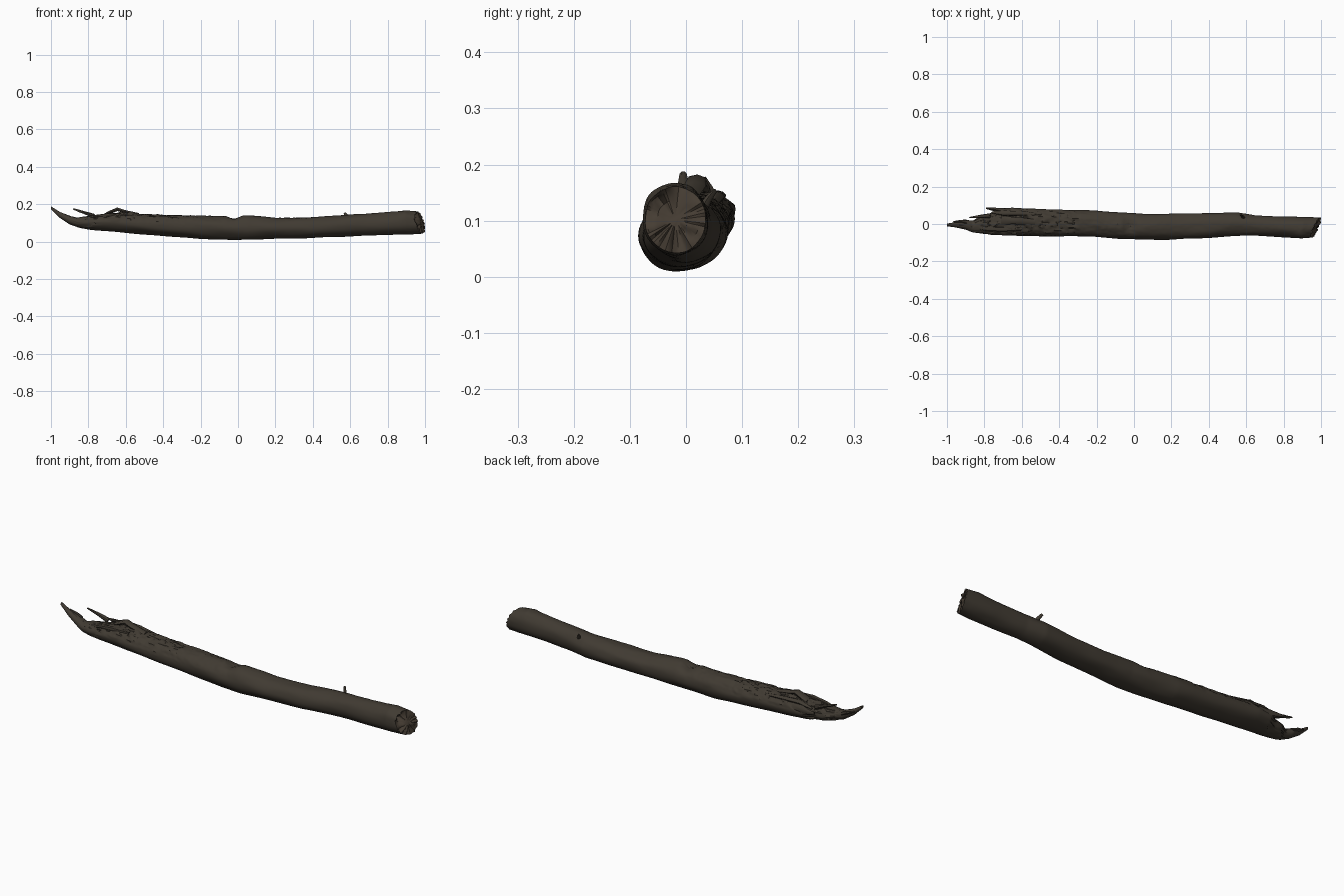
import bpy, bmesh, math, random
from mathutils import Vector, noise

random.seed(4)


def material(name, rgb):
    m = bpy.data.materials.new(name)
    m.diffuse_color = (*rgb, 1)
    return m


bark = material("weathered brown wood", (0.052, 0.043, 0.032))
crack = material("dark crack brown", (0.024, 0.020, 0.016))
heart = material("broken end brown", (0.060, 0.046, 0.033))

# Log outline: x, y min, y max, z min, z max
OUTLINE = [
    (-1.00, -0.012, 0.002, 0.172, 0.188),
    (-0.955, -0.018, 0.010, 0.128, 0.160),
    (-0.90, -0.030, 0.022, 0.092, 0.138),
    (-0.86, -0.045, 0.018, 0.078, 0.128),
    (-0.82, -0.050, 0.042, 0.068, 0.135),
    (-0.77, -0.056, 0.055, 0.061, 0.142),
    (-0.73, -0.060, 0.080, 0.057, 0.146),
    (-0.65, -0.062, 0.086, 0.050, 0.156),
    (-0.50, -0.066, 0.081, 0.038, 0.149),
    (-0.35, -0.067, 0.076, 0.026, 0.142),
    (-0.20, -0.069, 0.072, 0.015, 0.140),
    (-0.06, -0.079, 0.060, 0.010, 0.137),
    (0.05, -0.084, 0.053, 0.010, 0.141),
    (0.20, -0.083, 0.056, 0.015, 0.127),
    (0.40, -0.075, 0.059, 0.020, 0.131),
    (0.55, -0.063, 0.062, 0.026, 0.140),
    (0.65, -0.062, 0.046, 0.032, 0.148),
    (0.80, -0.071, 0.041, 0.036, 0.158),
    (0.92, -0.078, 0.038, 0.038, 0.168),
    (1.00, -0.074, 0.036, 0.043, 0.160),
]


def outline(x):
    for a, b in zip(OUTLINE, OUTLINE[1:]):
        if x <= b[0] + 1e-9:
            t = (x - a[0]) / (b[0] - a[0])
            return [p + (q - p) * t for p, q in zip(a[1:], b[1:])]


def finish(bm, name, mats):
    bmesh.ops.recalc_face_normals(bm, faces=bm.faces)
    me = bpy.data.meshes.new(name)
    bm.to_mesh(me)
    bm.free()
    for m in mats:
        me.materials.append(m)
    ob = bpy.data.objects.new(name, me)
    bpy.context.collection.objects.link(ob)
    bpy.context.view_layer.objects.active = ob
    ob.select_set(True)
    bpy.ops.object.shade_smooth_by_angle(angle=math.radians(40))
    ob.select_set(False)


def bridge(bm, a, b, mat=0):
    n = len(a)
    for i in range(n):
        f = bm.faces.new((a[i], a[(i + 1) % n], b[(i + 1) % n], b[i]))
        f.material_index = mat


# Main log: a lofted trunk with stretched bark relief, a notch and a raw end
SIDES, STEPS = 56, 220
bm = bmesh.new()
depth = bm.verts.layers.float.new("depth")
rings = []
for s in range(STEPS + 1):
    x = -1 + 2 * s / STEPS
    y0, y1, z0, z1 = outline(x)
    cy, cz, ry, rz = (y0 + y1) / 2, (z0 + z1) / 2, (y1 - y0) / 2, (z1 - z0) / 2
    size = min(1, ry / 0.06)
    ring = []
    for i in range(SIDES):
        a = 2 * math.pi * i / SIDES
        c, sn = math.cos(a), math.sin(a)
        up = max(0, sn)
        n1 = noise.noise(Vector((x * 7, c * 1.6, sn * 1.6)))
        n2 = noise.noise(Vector((x * 22 + 5, c * 5, sn * 5)))
        rough = up * (1 if x < -0.3 else 0.35 if x < 0 else 0.12)
        rough *= 1.5 if x < -0.55 else 1
        furrow = max(0, 0.16 - abs(n2)) / 0.16
        d = 0.05 * n1 + rough * (0.10 * n2 - 0.13 * furrow)
        d -= 0.32 * max(0, 1 - abs(x + 0.02) / 0.045) * up ** 4
        k = 1 + d * size
        y, z = cy + ry * k * c, max(0.001, cz + rz * k * sn)
        px = x
        if x > 0.85:   # slanted break at the right end
            end = 0.972 + 0.42 * (y + 0.02) - 0.22 * (z - 0.1) + 0.012 * n2
            px = 0.85 + (x - 0.85) / 0.15 * (min(1, end) - 0.85)
        elif -0.9 < x < -0.65:   # ragged step at the left end
            px += 0.028 * n2 * (1 - abs(x + 0.775) / 0.125)
        v = bm.verts.new((px, y, z))
        v[depth] = rough * furrow
        ring.append(v)
    if rings:
        bridge(bm, rings[-1], ring)
    rings.append(ring)

for f in bm.faces:
    if sum(v[depth] for v in f.verts) / 4 > 0.72:
        f.material_index = 1

# Raw right end: uneven cap of shrinking rings with a hollow near the top
outer = rings[-1]
centre = sum((v.co for v in outer), Vector()) / SIDES
prev = outer
for t in (0.93, 0.8, 0.6, 0.4, 0.2):
    ring = []
    for v in outer:
        p = centre.lerp(v.co, t)
        p.x += (1 - t) * 0.008 + 0.013 * noise.noise(p * 38) * min(1, (1 - t) * 5)
        p.x -= 0.025 * math.exp(-((p.y + 0.04) ** 2 + (p.z - 0.13) ** 2) / 0.0005)
        p.x = min(p.x, 1)
        ring.append(bm.verts.new(p))
    bridge(bm, prev, ring, 2)
    prev = ring
bm.faces.new(prev).material_index = 2
bm.faces.new(rings[0])
finish(bm, "log", (bark, crack, heart))


# Splinters and flakes: tapered flat bars along a path of (x, y, z, width, height)
def splinter(name, path, mat=bark, sides=8):
    bm = bmesh.new()
    prev = first = None
    pts = [Vector(p[:3]) for p in path]
    for i, (p, q) in enumerate(zip(pts, path)):
        along = (pts[min(i + 1, len(pts) - 1)] - pts[max(i - 1, 0)]).normalized()
        ref = Vector((0, 1, 0)) if abs(along.y) < 0.8 else Vector((1, 0, 0))
        u = along.cross(ref).normalized()
        w = u.cross(along)
        ring = []
        for j in range(sides):
            a = 2 * math.pi * j / sides
            k = random.uniform(0.8, 1.15)
            ring.append(bm.verts.new(p + (w * math.cos(a) * q[3] + u * math.sin(a) * q[4]) * k))
        if prev:
            bridge(bm, prev, ring)
        else:
            first = ring
        prev = ring
    bm.faces.new(first)
    bm.faces.new(prev)
    finish(bm, name, (mat,))


splinter("upright_splinter", [(-0.77, 0.045, 0.135, 0.014, 0.012), (-0.82, 0.040, 0.155, 0.009, 0.008),
                              (-0.85, 0.037, 0.164, 0.006, 0.006), (-0.88, 0.034, 0.175, 0.003, 0.004)])
splinter("side_splinter", [(-0.66, 0.060, 0.115, 0.020, 0.025), (-0.72, 0.072, 0.118, 0.014, 0.020),
                           (-0.755, 0.080, 0.120, 0.010, 0.012), (-0.79, 0.084, 0.124, 0.004, 0.006)])
splinter("raised_flake", [(-0.71, 0.020, 0.147, 0.022, 0.006), (-0.68, 0.022, 0.160, 0.024, 0.009),
                          (-0.645, 0.020, 0.172, 0.020, 0.009), (-0.61, 0.016, 0.162, 0.022, 0.008),
                          (-0.53, 0.010, 0.146, 0.018, 0.006)])
splinter("front_flake", [(-0.84, -0.022, 0.120, 0.006, 0.006), (-0.78, -0.026, 0.132, 0.012, 0.009),
                         (-0.70, -0.028, 0.143, 0.014, 0.009), (-0.60, -0.026, 0.143, 0.008, 0.006)])
splinter("back_flake", [(-0.76, 0.062, 0.132, 0.005, 0.004), (-0.69, 0.058, 0.146, 0.014, 0.009),
                        (-0.60, 0.056, 0.142, 0.012, 0.009), (-0.48, 0.050, 0.130, 0.006, 0.005)])
splinter("tip_fork", [(-0.90, 0.008, 0.125, 0.014, 0.012), (-0.93, 0.014, 0.140, 0.009, 0.008),
                      (-0.965, 0.012, 0.153, 0.003, 0.004)])
# Small broken twig on the upper back
splinter("twig_stub", [(0.59, 0.026, 0.115, 0.012, 0.012), (0.58, 0.040, 0.138, 0.007, 0.008),
                       (0.57, 0.052, 0.153, 0.004, 0.006)])
